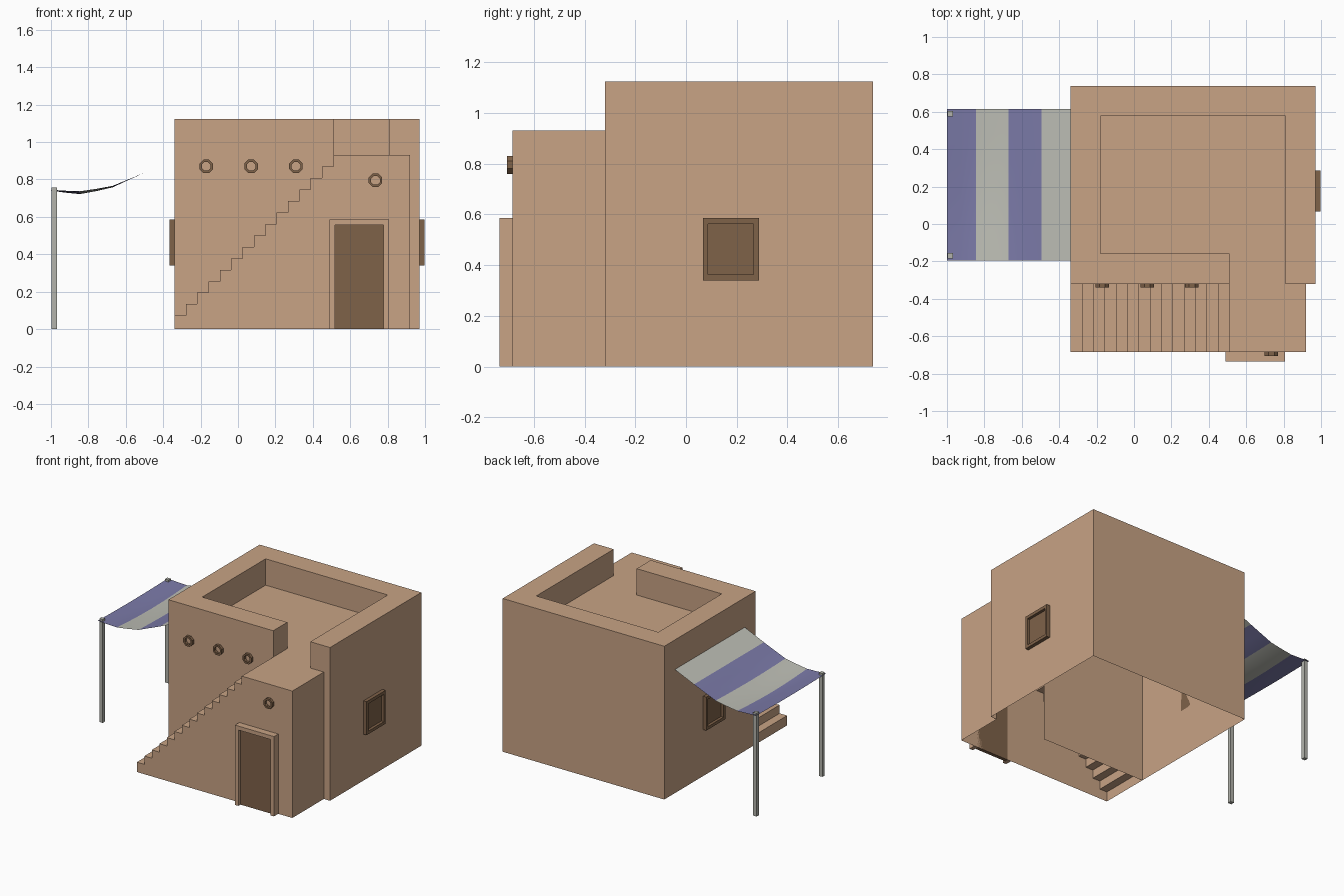
import bpy, bmesh, math

if "Cube" in bpy.data.objects:
    bpy.data.objects.remove(bpy.data.objects["Cube"])


def material(name, hexcode):
    def lin(c):
        c /= 255
        return c / 12.92 if c <= 0.04045 else ((c + 0.055) / 1.055) ** 2.4
    m = bpy.data.materials.new(name)
    m.diffuse_color = [lin(int(hexcode[i:i + 2], 16)) for i in (0, 2, 4)] + [1]
    m.use_nodes = True
    m.node_tree.nodes["Principled BSDF"].inputs["Base Color"].default_value = m.diffuse_color
    return m


CLAY = material("clay wall", "C8A385")
WOOD = material("brown wood", "7F6249")
PURPLE = material("purple cloth", "7B7AA8")
PALE = material("pale cloth", "BDBEB5")
POLE = material("grey pole", "B3B4AC")


def finish(bm, name, *mats):
    me = bpy.data.meshes.new(name)
    bm.to_mesh(me)
    bm.free()
    for m in mats:
        me.materials.append(m)
    ob = bpy.data.objects.new(name, me)
    bpy.context.collection.objects.link(ob)
    return ob


def poly(bm, pts):
    return bm.faces.new([bm.verts.new(p) for p in pts])


def wall(bm, path, z0, z1):
    # vertical walls along a clockwise path, facing outward
    for (ax, ay), (bx, by) in zip(path, path[1:]):
        poly(bm, [(bx, by, z0), (ax, ay, z0), (ax, ay, z1), (bx, by, z1)])


def box(name, x0, x1, y0, y1, z0, z1, mat):
    bm = bmesh.new()
    bmesh.ops.create_cube(bm, size=1)
    for v in bm.verts:
        v.co = ((x0 + x1) / 2 + v.co.x * (x1 - x0),
                (y0 + y1) / 2 + v.co.y * (y1 - y0),
                (z0 + z1) / 2 + v.co.z * (z1 - z0))
    return finish(bm, name, mat)


def ring(name, outer, inner, place, depth, mat):
    # frame between two matching 2D loops, extruded; place maps (u, v, d) to xyz
    bm = bmesh.new()
    n = len(outer)
    L = [[bm.verts.new(place(u, v, d)) for u, v in loop]
         for loop, d in ((outer, 0), (outer, depth), (inner, depth), (inner, 0))]
    for a in range(4):
        A, B = L[a], L[(a + 1) % 4]
        for i in range(n):
            j = (i + 1) % n
            bm.faces.new([A[i], A[j], B[j], B[i]])
    bmesh.ops.recalc_face_normals(bm, faces=bm.faces)
    return finish(bm, name, mat)


def rect(u0, u1, v0, v1):
    return [(u0, v0), (u1, v0), (u1, v1), (u0, v1)]


# House shell, open underneath: rooms, parapet, roof terrace and stairs
X0, X1, YF, YB, TOP, ROOF = -0.34, 0.97, -0.32, 0.737, 1.123, 0.93
PX0, PX1, YP = 0.51, 0.92, -0.685
GX0, GX1, GY0, GY1 = -0.18, 0.81, -0.157, 0.577
shell = bmesh.new()
wall(shell, [(PX0, YF), (X0, YF), (X0, YB), (X1, YB), (X1, YF), (PX1, YF), (PX1, YP)], 0, ROOF)
parapet = [(X0, YF), (X0, YB), (X1, YB), (X1, YF), (PX1, YF), (GX1, YF),
           (GX1, GY1), (GX0, GY1), (GX0, GY0), (PX0, GY0), (PX0, YF)]
wall(shell, parapet + parapet[:1], ROOF, TOP)
poly(shell, [(x, y, TOP) for x, y in reversed(parapet)])
terrace = [(GX0, GY0), (PX0, GY0), (PX0, YF), (PX0, YP), (PX1, YP), (PX1, YF),
           (GX1, YF), (GX1, GY1), (GX0, GY1)]
poly(shell, [(x, y, ROOF) for x, y in terrace])

# Fourteen steps, with the front wall cut to the stair profile
STEPS = 14
run = (PX0 - X0) / STEPS
profile = [(X0, 0)]
for i in range(STEPS):
    z = 0.072 + i * 0.0613
    profile += [(X0 + i * run, z), (X0 + (i + 1) * run, z)]
profile.append((PX0, ROOF))
for (ax, az), (bx, bz) in zip(profile, profile[1:]):
    poly(shell, [(ax, YP, az), (bx, YP, bz), (bx, YF, bz), (ax, YF, az)])
    if az == bz:
        poly(shell, [(ax, YP, 0), (bx, YP, 0), (bx, YP, bz), (ax, YP, az)])
for f in shell.faces:
    f.normal_update()
    # stair risers face left, toward the climb
    if abs(f.normal.x) > 0.9 and f.calc_center_median().y < YF and f.calc_center_median().x < 0.6 and f.normal.x > 0:
        f.normal_flip()
poly(shell, [(PX0, YP, 0), (PX1, YP, 0), (PX1, YP, ROOF), (PX0, YP, ROOF)])
bmesh.ops.remove_doubles(shell, verts=shell.verts, dist=0.0005)
bmesh.ops.dissolve_limit(shell, angle_limit=0.01, verts=shell.verts, edges=shell.edges)
finish(shell, "house_shell", CLAY)

# Doorway surround and door
box("door_post_left", 0.49, 0.518, -0.735, YP, 0, 0.585, CLAY)
box("door_post_right", 0.778, 0.806, -0.735, YP, 0, 0.585, CLAY)
box("door_lintel", 0.518, 0.778, -0.735, YP, 0.556, 0.585, CLAY)
box("door", 0.518, 0.778, -0.71, YP, 0, 0.556, WOOD)

# Side windows: raised frame and recessed pane
for side, x in (("right", X1), ("left", X0)):
    s = 1 if side == "right" else -1
    ring("window_frame_" + side, rect(0.067, 0.287, 0.34, 0.585), rect(0.087, 0.267, 0.362, 0.562),
         lambda u, v, d: (x + s * d, u, v), 0.026, WOOD)
    a, b = sorted((x, x + s * 0.006))
    box("window_pane_" + side, a, b, 0.087, 0.267, 0.362, 0.562, WOOD)


# Eight-sided vent rings on the front walls
def octagon(cx, cz, r):
    return [(cx + r * math.cos(math.pi / 8 + i * math.pi / 4),
             cz + r * math.sin(math.pi / 8 + i * math.pi / 4)) for i in range(8)]


for n, (cx, cz, y) in enumerate([(-0.17, 0.87, YF), (0.07, 0.87, YF), (0.31, 0.87, YF), (0.735, 0.795, YP)]):
    ring(f"vent_ring_{n + 1}", octagon(cx, cz, 0.039), octagon(cx, cz, 0.025),
         lambda u, v, d: (u, y - d, v), 0.02, WOOD)

# Sagging striped awning: (x, edge height, sag at the middle)
columns = [(-1.0, 0.745, 0.005), (-0.925, 0.74, 0.01), (-0.845, 0.737, 0.015), (-0.757, 0.75, 0.012),
           (-0.67, 0.766, 0.008), (-0.58, 0.803, 0.003), (-0.495, 0.838, 0), (-0.34, 0.906, 0)]
ROWS = 6
cloth = bmesh.new()
grid = [[cloth.verts.new((x, -0.195 + 0.81 * j / ROWS, z - sag * math.sin(math.pi * j / ROWS)))
         for j in range(ROWS + 1)] for x, z, sag in columns]
for i in range(len(columns) - 1):
    for j in range(ROWS):
        f = cloth.faces.new([grid[i][j], grid[i + 1][j], grid[i + 1][j + 1], grid[i][j + 1]])
        mid = f.calc_center_median().x
        f.material_index = 0 if mid < -0.845 or -0.67 < mid < -0.495 else 1
        f.smooth = True
finish(cloth, "awning_cloth", PURPLE, PALE)

# Awning poles
for name, y in (("front", -0.17), ("back", 0.59)):
    box("awning_pole_" + name, -0.996, -0.968, y - 0.014, y + 0.014, 0, 0.757, POLE)
